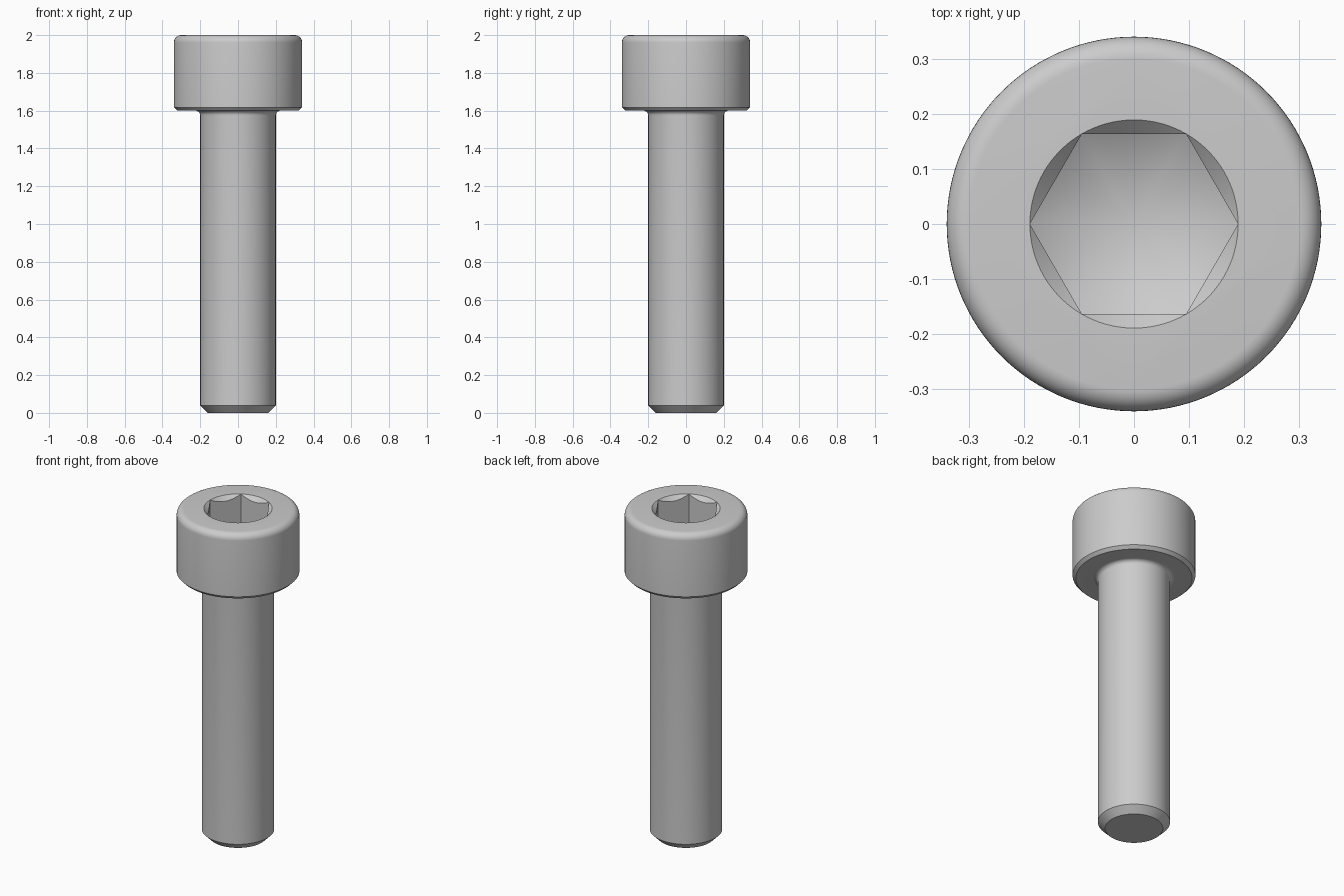
import bpy
import bmesh
import math
from math import sin, cos, tan, pi, radians

cube = bpy.data.objects.get("Cube")
if cube:
    bpy.data.objects.remove(cube, do_unlink=True)

SIDES = 128
SHAFT_R, HEAD_R, HEAD_BASE, TOP = 0.2, 0.34, 1.6, 2.0
HEX_R, SOCKET_FLOOR = 0.189, 1.8

steel = bpy.data.materials.new("steel grey")
steel.use_nodes = True
GREY = (0.6, 0.6, 0.6, 1.0)
steel.diffuse_color = GREY
steel.node_tree.nodes["Principled BSDF"].inputs["Base Color"].default_value = GREY


def arc(cx, cz, r, start, end, steps=8):
    """Profile points along a circular arc, angles in degrees."""
    angles = [radians(start + (end - start) * i / steps) for i in range(steps + 1)]
    return [(cx + r * cos(a), cz + r * sin(a)) for a in angles]


def lathe(name, profile, sides=SIDES):
    """Revolve an (r, z) profile, bottom to top, into a closed solid."""
    bm = bmesh.new()
    rings = []
    for r, z in profile:
        if r < 1e-6:
            rings.append([bm.verts.new((0, 0, z))])
        else:
            rings.append([bm.verts.new((r * cos(2 * pi * i / sides),
                                        r * sin(2 * pi * i / sides), z))
                          for i in range(sides)])
    for low, high in zip(rings, rings[1:]):
        for i in range(sides):
            j = (i + 1) % sides
            if len(low) == 1:
                bm.faces.new((low[0], high[j], high[i]))
            else:
                bm.faces.new((low[i], low[j], high[j], high[i]))
    # Flat end caps
    if len(rings[0]) > 1:
        bm.faces.new(rings[0][::-1])
    bm.faces.new(rings[-1])
    bmesh.ops.recalc_face_normals(bm, faces=bm.faces)
    mesh = bpy.data.meshes.new(name)
    bm.to_mesh(mesh)
    bm.free()
    mesh.materials.append(steel)
    obj = bpy.data.objects.new(name, mesh)
    bpy.context.collection.objects.link(obj)
    return obj


def boolean(obj, cutter, operation):
    """Apply a boolean and discard the cutter."""
    cutter.hide_render = True
    mod = obj.modifiers.new(operation.lower(), 'BOOLEAN')
    mod.operation = operation
    mod.solver = 'EXACT'
    mod.object = cutter
    bpy.ops.object.select_all(action='DESELECT')
    bpy.context.view_layer.objects.active = obj
    obj.select_set(True)
    bpy.ops.object.modifier_apply(modifier=mod.name)
    bpy.data.objects.remove(cutter, do_unlink=True)


# Bolt body: chamfered tip, plain shank, neck fillet, rounded cap head
fillet, rounding, bevel = 0.025, 0.04, 0.018
profile = [(SHAFT_R - 0.04, 0), (SHAFT_R, 0.04)]
profile += arc(SHAFT_R + fillet, HEAD_BASE - fillet, fillet, 180, 90)
profile += [(HEAD_R - bevel, HEAD_BASE), (HEAD_R, HEAD_BASE + bevel)]
profile += arc(HEAD_R - rounding, TOP - rounding, rounding, 0, 90)
bolt = lathe("socket_head_bolt", profile)

# Hexagonal socket with a drilled conical floor
hex_cutter = lathe("hex_socket_cutter", [(HEX_R, 1.5), (HEX_R, TOP + 0.1)], sides=6)
drill_r = 0.22
tip = SOCKET_FLOOR - HEX_R * tan(radians(30))
drill = lathe("drill_cutter", [(0, tip), (drill_r, tip + drill_r * tan(radians(30))),
                               (drill_r, TOP + 0.2)])
boolean(hex_cutter, drill, 'INTERSECT')
boolean(bolt, hex_cutter, 'DIFFERENCE')

# Round lead-in chamfer around the socket mouth
lead_in = lathe("lead_in_cutter", [(HEX_R - 0.06, TOP - 0.06), (HEX_R + 0.05, TOP + 0.05)])
boolean(bolt, lead_in, 'DIFFERENCE')

# Smooth the round surfaces, keep machined edges crisp
bpy.ops.object.select_all(action='DESELECT')
bpy.context.view_layer.objects.active = bolt
bolt.select_set(True)
bpy.ops.object.shade_smooth_by_angle(angle=radians(25))
